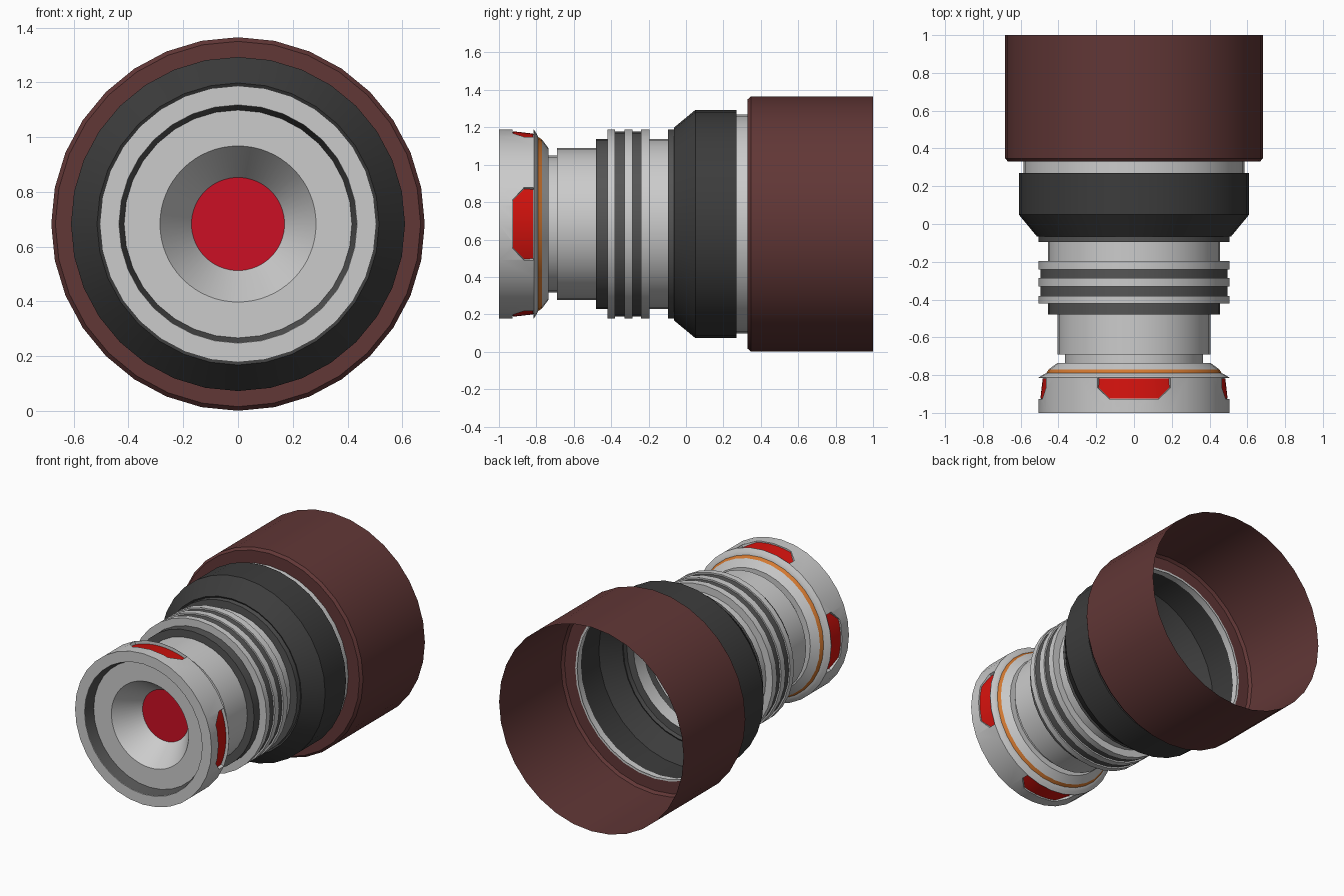
import bpy, bmesh, math

if "Cube" in bpy.data.objects:
    bpy.data.objects.remove(bpy.data.objects["Cube"])

AXIS_Z = 0.683      # height of the barrel axis
SIDES = 32


def material(name, rgb):
    m = bpy.data.materials.new(name)
    m.diffuse_color = (*rgb, 1)
    m.use_nodes = True
    m.node_tree.nodes["Principled BSDF"].inputs["Base Color"].default_value = m.diffuse_color
    return m


LIGHT = material("light grey", (0.60, 0.60, 0.60))
BAND = material("mid dark grey", (0.09, 0.09, 0.09))
DARK = material("charcoal", (0.045, 0.045, 0.045))
BROWN = material("dark maroon", (0.12, 0.038, 0.037))
ORANGE = material("orange", (0.65, 0.19, 0.03))
RED = material("bright red", (0.65, 0.006, 0.004))
CRIMSON = material("crimson", (0.60, 0.005, 0.018))


def finish(bm, name, mats):
    bmesh.ops.remove_doubles(bm, verts=bm.verts, dist=1e-5)
    bmesh.ops.recalc_face_normals(bm, faces=bm.faces)
    me = bpy.data.meshes.new(name)
    bm.to_mesh(me)
    bm.free()
    for m in mats:
        me.materials.append(m)
    ob = bpy.data.objects.new(name, me)
    bpy.context.collection.objects.link(ob)
    return ob


def smooth(ob, angle=30):
    bpy.ops.object.select_all(action='DESELECT')
    ob.select_set(True)
    bpy.context.view_layer.objects.active = ob
    bpy.ops.object.shade_smooth_by_angle(angle=math.radians(angle))


def polar(a, r, y):
    return (r * math.sin(a), y, AXIS_Z + r * math.cos(a))


def lathe(name, profile, mat, closed=False, sides=SIDES):
    """Revolve (y, radius) points around the barrel axis."""
    bm = bmesh.new()
    rings = [[bm.verts.new(polar(2 * math.pi * i / sides, r, y)) for i in range(sides)]
             for y, r in profile]
    pairs = list(zip(rings, rings[1:])) + ([(rings[-1], rings[0])] if closed else [])
    for a, b in pairs:
        for i in range(sides):
            j = (i + 1) % sides
            bm.faces.new((a[i], a[j], b[j], b[i]))
    ob = finish(bm, name, [mat])
    smooth(ob)
    return ob


def hex_blocks(name, low, high, mat, margin=0.0):
    """Four curved tapered blocks around the collar, floor offset low, top offset high."""
    bm = bmesh.new()
    half, nose = 0.395 - margin, 0.26 - margin
    angles = [-half, -(half + nose) / 2] + [nose * k / 4 for k in range(-4, 5)] + [(half + nose) / 2, half]
    for q in range(4):
        columns = []
        for a in angles:
            t = max(0, (abs(a) - nose) / (half - nose))
            y0, y1 = -0.927 + margin + 0.06 * t, -0.815 - margin
            col = []
            for y, off in ((y0, low), (y1, low), (y1, high), (y0, high)):
                r = 0.493 - 0.013 * (y + 0.927) / 0.112 + off
                col.append(bm.verts.new(polar(a + q * math.pi / 2, r, y)))
            columns.append(col)
        for a, b in zip(columns, columns[1:]):
            for i in range(4):
                j = (i + 1) % 4
                bm.faces.new((a[i], a[j], b[j], b[i]))
        bm.faces.new(columns[0])
        bm.faces.new(columns[-1])
    return finish(bm, name, [mat])


# front collar with four notches, each holding a red plate
collar = lathe("front_collar", [(-1, 0.505), (-0.813, 0.505), (-0.80, 0.485), (-0.79, 0.465),
                                (-0.79, 0.42), (-0.93, 0.417), (-1, 0.435)], LIGHT, closed=True)
cutter = hex_blocks("notch_cutter", 0.0, 0.08, LIGHT)
cut = collar.modifiers.new("notches", 'BOOLEAN')
cut.operation, cut.solver, cut.object = 'DIFFERENCE', 'EXACT', cutter
bpy.context.view_layer.objects.active = collar
bpy.ops.object.modifier_apply(modifier=cut.name)
bpy.data.objects.remove(cutter)
smooth(hex_blocks("notch_plates", -0.004, 0.003, RED, margin=0.002))

# front face, funnel and nozzle disc
lathe("recess_wall", [(-0.998, 0.434), (-0.93, 0.416)], BAND)
lathe("front_face", [(-0.93, 0.418), (-0.93, 0.285)], LIGHT, sides=64)
lathe("front_funnel", [(-0.93, 0.285), (-0.75, 0.16)], LIGHT, sides=64)
lathe("funnel_disc", [(-0.765, 0.17), (-0.765, 0.0)], CRIMSON, sides=64)

# barrel shell, section by section from the front to the back
SECTIONS = [
    ("orange_ring", [(-0.79, 0.465), (-0.77, 0.452)], ORANGE),
    ("collar_shoulder", [(-0.77, 0.452), (-0.735, 0.405), (-0.735, 0.365)], LIGHT),
    ("neck", [(-0.735, 0.365), (-0.69, 0.365), (-0.69, 0.405), (-0.48, 0.405)], LIGHT),
    ("neck_band", [(-0.48, 0.405), (-0.48, 0.455), (-0.42, 0.455)], BAND),
    ("rib_front", [(-0.42, 0.455), (-0.42, 0.505), (-0.38, 0.505), (-0.38, 0.495)], LIGHT),
    ("groove_front", [(-0.38, 0.495), (-0.33, 0.495)], BAND),
    ("rib_middle", [(-0.33, 0.495), (-0.33, 0.505), (-0.285, 0.505), (-0.285, 0.495)], LIGHT),
    ("groove_back", [(-0.285, 0.495), (-0.24, 0.495)], BAND),
    ("rib_back", [(-0.24, 0.495), (-0.24, 0.505), (-0.195, 0.505), (-0.195, 0.455),
                  (-0.095, 0.455)], LIGHT),
    ("barrel_band", [(-0.095, 0.455), (-0.095, 0.505), (-0.06, 0.505)], BAND),
    ("flared_body", [(-0.06, 0.505), (-0.065, 0.515), (0.05, 0.61), (0.27, 0.61),
                     (0.27, 0.585)], DARK),
    ("skirt_joint", [(0.27, 0.585), (0.335, 0.585), (0.335, 0.57)], LIGHT),
    ("rear_skirt", [(0.33, 0.585), (0.33, 0.667), (0.347, 0.682), (1.0, 0.682)], BROWN),
]
for name, profile, mat in SECTIONS:
    lathe(name, profile, mat)
